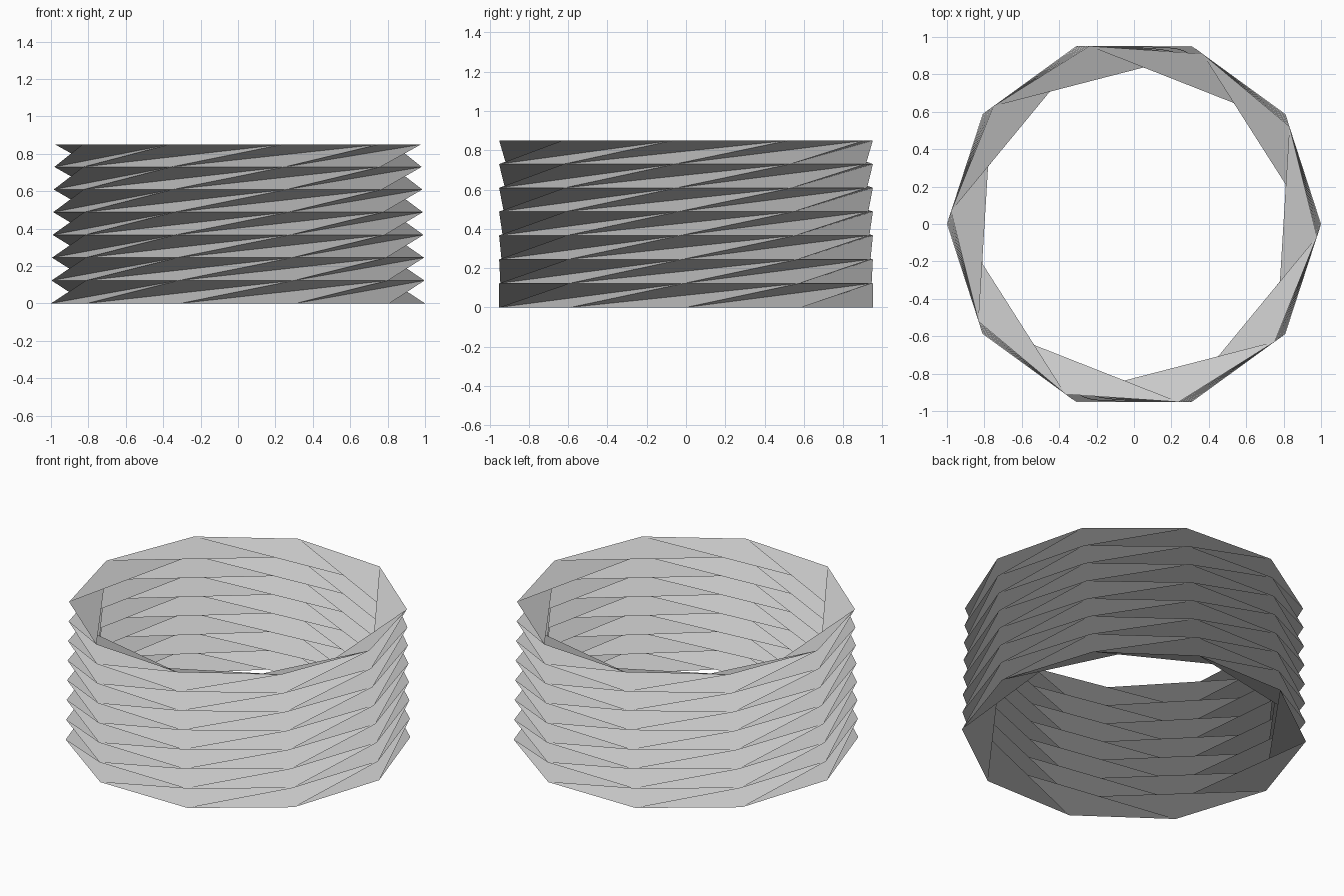
import bpy
import math

if "Cube" in bpy.data.objects:
    bpy.data.objects.remove(bpy.data.objects["Cube"], do_unlink=True)

SIDES = 10        # corners on each ring
LAYERS = 7        # folded bands
HEIGHT = 0.85
SHRINK = 0.981 ** (1 / LAYERS)              # every ring is slightly smaller
DRIFT = -math.radians(3.9) / LAYERS         # and turned a little
STEP = math.tau / SIDES

# Rings of corners, each a scaled and turned copy of the one below
first_band = HEIGHT * (1 - SHRINK) / (1 - SHRINK ** LAYERS)
verts = []
z = 0.0
for ring in range(LAYERS + 1):
    radius = SHRINK ** ring
    for i in range(SIDES):
        angle = i * STEP + ring * DRIFT
        verts.append((radius * math.cos(angle), radius * math.sin(angle), z))
    z += first_band * SHRINK ** ring


def corner(ring, i):
    return ring * SIDES + i % SIDES


# Twisted folds: each corner joins the corners one and two steps along above
faces = []
for ring in range(LAYERS):
    for i in range(SIDES):
        faces.append((corner(ring, i), corner(ring, i + 1), corner(ring + 1, i + 2)))
        faces.append((corner(ring, i), corner(ring + 1, i + 2), corner(ring + 1, i + 1)))

mesh = bpy.data.meshes.new("folded_bellows")
mesh.from_pydata(verts, [], faces)
mesh.update()
bellows = bpy.data.objects.new("folded_bellows", mesh)
bpy.context.collection.objects.link(bellows)

# Plain light grey sheet
grey = bpy.data.materials.new("light_grey")
grey.use_nodes = True
colour = (0.6, 0.6, 0.6, 1.0)
grey.diffuse_color = colour
grey.node_tree.nodes["Principled BSDF"].inputs["Base Color"].default_value = colour
mesh.materials.append(grey)
